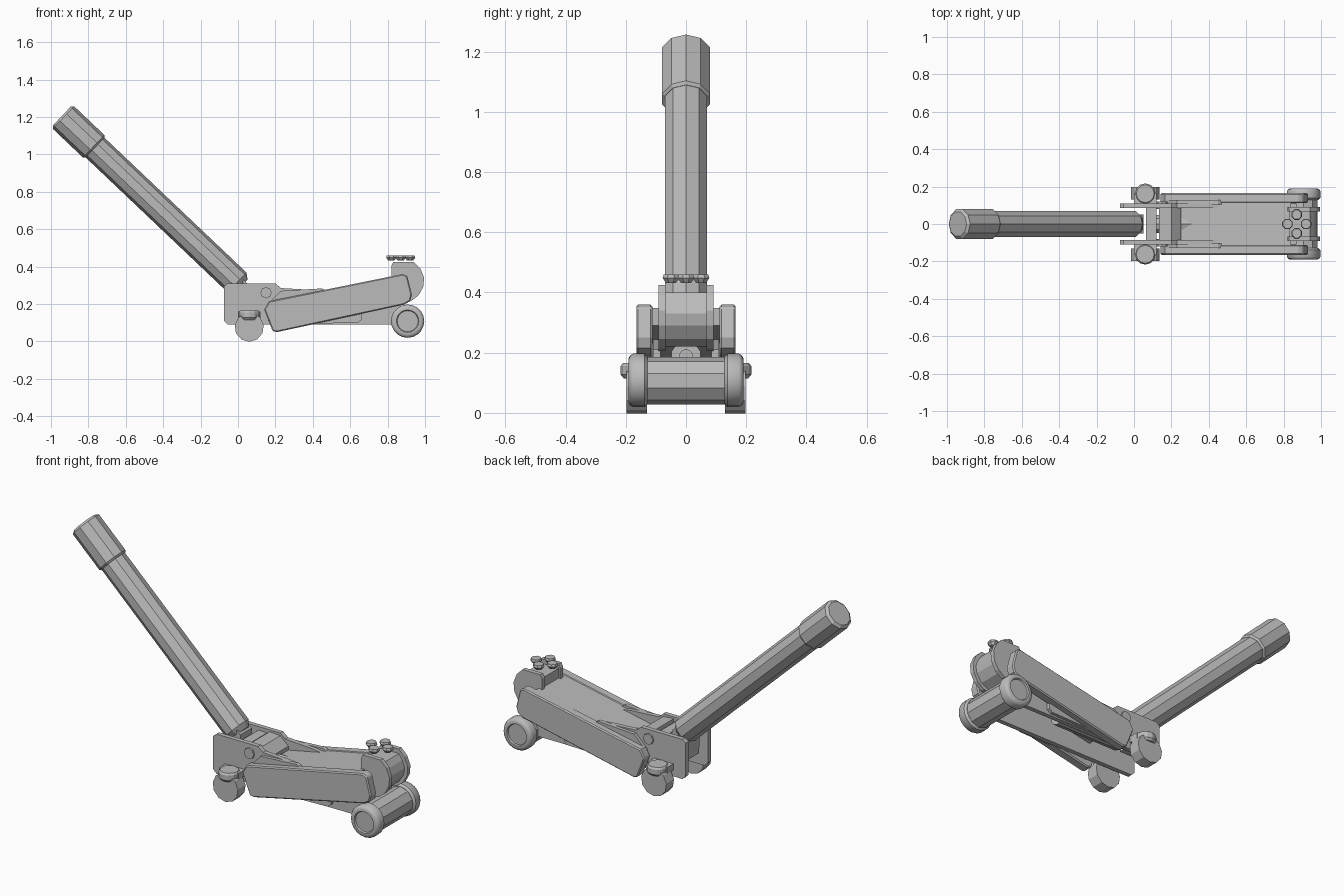
import bpy, bmesh, math
from mathutils import Vector

if "Cube" in bpy.data.objects:
    bpy.data.objects.remove(bpy.data.objects["Cube"])

steel = bpy.data.materials.new("grey steel")
steel.diffuse_color = (0.5, 0.5, 0.5, 1)
steel.use_nodes = True
steel.node_tree.nodes["Principled BSDF"].inputs["Base Color"].default_value = steel.diffuse_color


def finish(bm, name, bevel=0, smooth=False):
    bmesh.ops.recalc_face_normals(bm, faces=bm.faces)
    me = bpy.data.meshes.new(name)
    bm.to_mesh(me)
    bm.free()
    me.materials.append(steel)
    ob = bpy.data.objects.new(name, me)
    bpy.context.collection.objects.link(ob)
    if bevel:
        m = ob.modifiers.new("bevel", 'BEVEL')
        m.width, m.segments, m.limit_method = bevel, 1, 'ANGLE'
        m.angle_limit = math.radians(50)
    if smooth:
        bpy.context.view_layer.objects.active = ob
        ob.select_set(True)
        bpy.ops.object.shade_smooth_by_angle(angle=math.radians(35))
        ob.select_set(False)
    return ob


def plate(name, pts, y0, y1, bevel=0):
    """Side profile (x, z) extruded from y0 to y1."""
    bm = bmesh.new()
    f = bm.faces.new([bm.verts.new((x, y0, z)) for x, z in pts])
    r = bmesh.ops.extrude_face_region(bm, geom=[f])
    vs = [g for g in r["geom"] if isinstance(g, bmesh.types.BMVert)]
    bmesh.ops.translate(bm, vec=(0, y1 - y0, 0), verts=vs)
    return finish(bm, name, bevel)


def lathe(name, origin, axis, profile, sides, up=(0, 0, 1), turn=0, smooth=False):
    """Rings of (distance along axis, radius), closed at both ends."""
    bm = bmesh.new()
    a = Vector(axis).normalized()
    u = Vector(up)
    u = (u - a * u.dot(a)).normalized()
    w = a.cross(u)
    rings = []
    for d, r in profile:
        ring = []
        for i in range(sides):
            t = 2 * math.pi * (i + turn) / sides
            ring.append(bm.verts.new(Vector(origin) + a * d + (u * math.cos(t) + w * math.sin(t)) * r))
        rings.append(ring)
    for p, q in zip(rings, rings[1:]):
        for i in range(sides):
            j = (i + 1) % sides
            bm.faces.new((p[i], p[j], q[j], q[i]))
    bm.faces.new(rings[0])
    bm.faces.new(rings[-1])
    return finish(bm, name, 0, smooth)


# Handle tube and thicker grip, ten sided
base, tip = Vector((-0.005, 0, 0.315)), Vector((-0.942, 0, 1.205))
direction = tip - base
length = direction.length
lathe("handle_tube", base, direction, [(-0.03, 0.05), (0, 0.073), (length - 0.2, 0.073)], 10)
lathe("handle_grip", base, direction,
      [(length - 0.245, 0.074), (length - 0.235, 0.083), (length - 0.012, 0.083), (length, 0.068)], 10)

# Chassis, arms and wheels, mirrored left and right
chassis = [(-0.075, 0.11), (-0.055, 0.09), (0.83, 0.09), (0.87, 0.12), (0.87, 0.21), (0.80, 0.21),
           (0.40, 0.275), (0.23, 0.285), (0.20, 0.31), (-0.055, 0.31), (-0.075, 0.295)]
gusset = [(0.16, 0.11), (0.22, 0.09), (0.64, 0.10), (0.66, 0.115), (0.66, 0.16), (0.45, 0.283), (0.23, 0.27), (0.16, 0.2)]
arm = [(0.14, 0.17), (0.165, 0.215), (0.88, 0.36), (0.905, 0.35), (0.93, 0.25),
       (0.92, 0.215), (0.89, 0.197), (0.21, 0.05), (0.185, 0.055)]
head = [(0.82, 0.405), (0.83, 0.425), (0.94, 0.425), (0.975, 0.39), (0.995, 0.34), (0.99, 0.29),
        (0.965, 0.245), (0.925, 0.215), (0.87, 0.205), (0.82, 0.25)]
for s, side in ((-1, "front"), (1, "back")):
    plate(side + "_chassis_plate", chassis, s * 0.085, s * 0.11)
    plate(side + "_gusset", gusset, s * 0.105, s * 0.128)
    plate(side + "_lift_arm", arm, s * 0.112, s * 0.165, 0.006)
    plate(side + "_saddle_cheek", head, s * 0.068, s * 0.092)
    # Road wheel with recessed hub
    lathe(side + "_road_wheel", (0.907, s * 0.128, 0.108), (0, s, 0),
          [(0, 0.078), (0.01, 0.089), (0.048, 0.089), (0.058, 0.083), (0.063, 0.072),
           (0.063, 0.06), (0.055, 0.056)], 20, smooth=True)
    # Swivel caster with cap and mounting lug
    lathe(side + "_caster_wheel", (0.06, s * 0.13, 0.076), (0, s, 0),
          [(0, 0.078), (0.067, 0.078)], 11, turn=0.5)
    lathe(side + "_caster_cap", (0.06, s * 0.162, 0.115), (0, 0, 1),
          [(0, 0.045), (0.012, 0.055), (0.04, 0.055), (0.05, 0.048)], 12, up=(1, 0, 0))
    lug = [(0.0, 0.125), (0.12, 0.125), (0.12, 0.16), (0.0, 0.16)]
    plate(side + "_caster_lug", lug, s * 0.10, s * 0.165)
    # Pivot boss on top rear of the chassis
    lathe(side + "_pivot_boss", (0.15, s * 0.08, 0.26), (0, s, 0), [(0, 0.03), (0.04, 0.03)], 8)

# Lift arm web between the side arms
plate("lift_arm_web", [(0.22, 0.17), (0.22, 0.222), (0.84, 0.348), (0.84, 0.29)], -0.115, 0.115)

# Cross members and handle socket
plate("rear_cross_bar", [(0.065, 0.2), (0.065, 0.29), (0.12, 0.29), (0.12, 0.2)], -0.09, 0.09)
plate("middle_cross_bar", [(0.135, 0.22), (0.135, 0.30), (0.2, 0.295), (0.25, 0.25), (0.25, 0.2)], -0.09, 0.09)
plate("handle_socket", [(-0.045, 0.17), (-0.05, 0.3), (0.0, 0.36), (0.05, 0.31), (0.05, 0.17)], -0.05, 0.05)

# Hydraulic cylinder inside the chassis
lathe("hydraulic_cylinder", (0.1, 0, 0.19), (1, 0, 0), [(0, 0.05), (0.4, 0.05), (0.4, 0.022), (0.74, 0.022)], 10)

# Front roller between the road wheels
lathe("front_roller", (0.907, -0.13, 0.107), (0, 1, 0), [(0, 0.079), (0.26, 0.079)], 10)

# Saddle head core
core = [(0.83, 0.40), (0.94, 0.40), (0.962, 0.37), (0.977, 0.33), (0.97, 0.29),
        (0.94, 0.245), (0.89, 0.22), (0.83, 0.26)]
plate("saddle_head_core", core, -0.07, 0.07)

# Saddle cup with four raised lobes
lathe("saddle_cup", (0.87, 0, 0.42), (0, 0, 1),
      [(0, 0.04), (0.012, 0.05), (0.024, 0.06), (0.032, 0.058), (0.028, 0.035)], 12)
for i in range(4):
    t = math.pi * i / 2
    lathe("saddle_lobe_%d" % (i + 1),
          (0.87 + 0.05 * math.cos(t), 0.05 * math.sin(t), 0.432), (0, 0, 1),
          [(0, 0.018), (0.016, 0.03), (0.028, 0.026)], 8, up=(1, 0, 0), turn=0.5)
